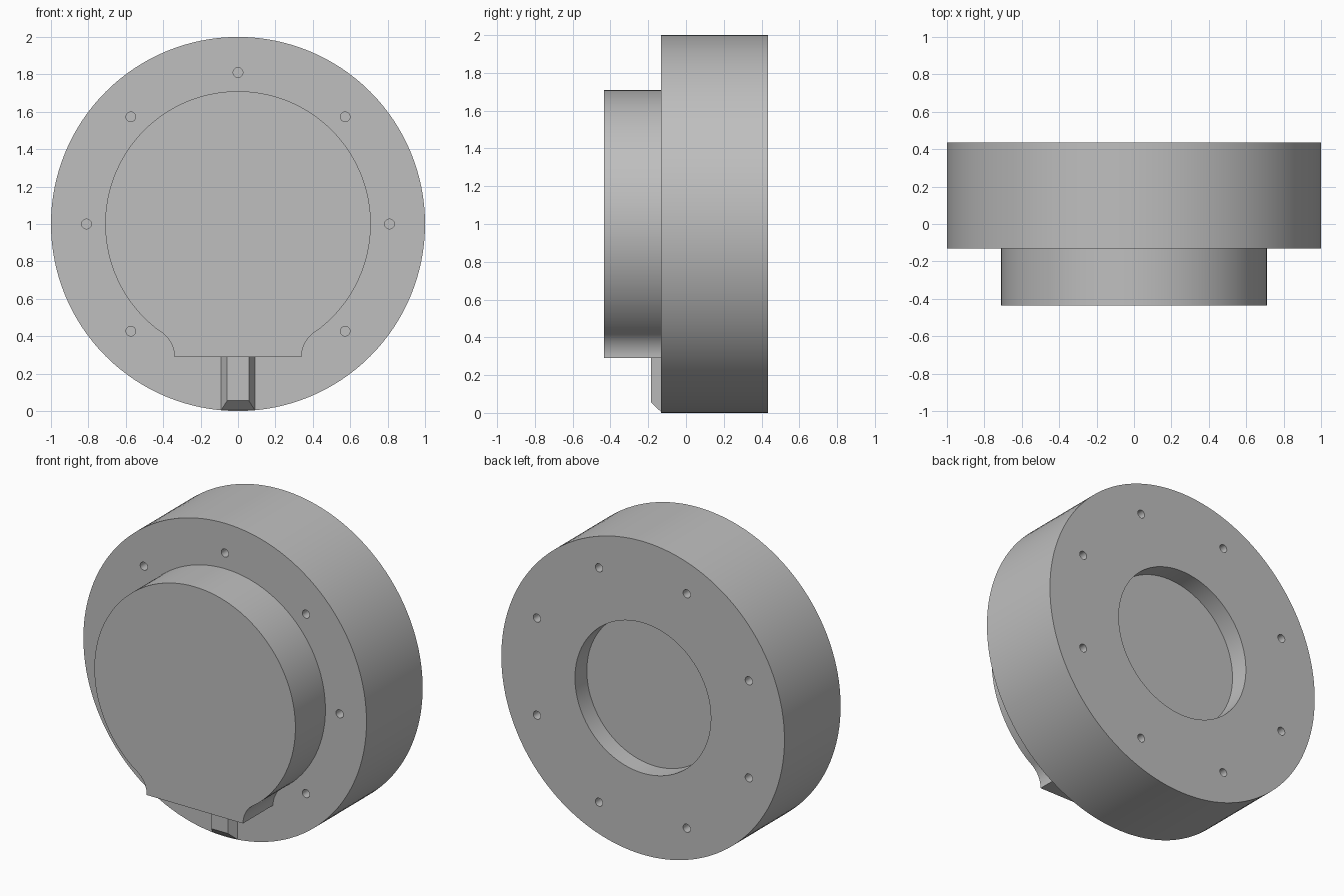
import bpy, bmesh, math
from mathutils import Vector

if "Cube" in bpy.data.objects:
    bpy.data.objects.remove(bpy.data.objects["Cube"])

grey = bpy.data.materials.new("matte grey")
grey.diffuse_color = (0.52, 0.52, 0.52, 1)
grey.use_nodes = True
grey.node_tree.nodes["Principled BSDF"].inputs["Base Color"].default_value = grey.diffuse_color

FRONT, STEP, BACK = -0.435, -0.132, 0.435   # depth planes along y
CZ = 1.0                                    # height of the disc axis


def add_object(name, bm):
    bmesh.ops.recalc_face_normals(bm, faces=bm.faces)
    mesh = bpy.data.meshes.new(name)
    bm.to_mesh(mesh)
    bm.free()
    mesh.materials.append(grey)
    obj = bpy.data.objects.new(name, mesh)
    bpy.context.collection.objects.link(obj)
    return obj


def prism(bm, outline, y0, y1):
    """Extrude an (x, z) outline from y0 to y1."""
    face = bm.faces.new([bm.verts.new((x, y0, z)) for x, z in outline])
    ext = bmesh.ops.extrude_face_region(bm, geom=[face])["geom"]
    verts = [v for v in ext if isinstance(v, bmesh.types.BMVert)]
    bmesh.ops.translate(bm, verts=verts, vec=Vector((0, y1 - y0, 0)))


def arc(cx, cz, r, a0, a1, n):
    """n + 1 points along an arc, angles in degrees."""
    angles = [math.radians(a0 + (a1 - a0) * i / n) for i in range(n + 1)]
    return [(cx + r * math.cos(a), cz + r * math.sin(a)) for a in angles]


def circle(cx, cz, r, n):
    return arc(cx, cz, r, 0, 360, n)[:-1]


def smooth(obj):
    bpy.ops.object.select_all(action='DESELECT')
    obj.select_set(True)
    bpy.context.view_layer.objects.active = obj
    bpy.ops.object.shade_smooth_by_angle(angle=math.radians(30))


# Main disc
bm = bmesh.new()
prism(bm, circle(0, CZ, 1.0, 128), STEP, BACK)
body = add_object("main_disc", bm)

# Cutter: screw holes on both faces and the round recess at the back
HOLE_RING, HOLE_R, HOLE_DEPTH = 0.81, 0.026, 0.12
bm = bmesh.new()
prism(bm, circle(0, CZ, 0.48, 96), BACK - 0.12, BACK + 0.1)
for i in range(8):
    a = math.radians(45 * i)
    if i != 6:      # the key sits where the lowest front hole would be
        prism(bm, circle(HOLE_RING * math.cos(a), CZ + HOLE_RING * math.sin(a), HOLE_R, 24),
              STEP - 0.1, STEP + HOLE_DEPTH)
    a += math.radians(22.5)
    prism(bm, circle(HOLE_RING * math.cos(a), CZ + HOLE_RING * math.sin(a), HOLE_R, 24),
          BACK - HOLE_DEPTH, BACK + 0.1)
cutter = add_object("hole_cutter", bm)
cutter.hide_render = True

mod = body.modifiers.new("holes", 'BOOLEAN')
mod.operation = 'DIFFERENCE'
mod.solver = 'EXACT'
mod.object = cutter
bpy.context.view_layer.objects.active = body
bpy.ops.object.modifier_apply(modifier=mod.name)
bpy.data.objects.remove(cutter)
smooth(body)

# Front boss: round cover that flares through fillets into a flat foot
R, FOOT_Z, FOOT_X, FILLET = 0.71, 0.29, 0.34, 0.16
fx = FOOT_X + FILLET
tangent = math.degrees(math.atan2(FOOT_Z - CZ, fx))
right_fillet = arc(fx, FOOT_Z, FILLET, 180, 180 + tangent, 12)
left_fillet = [(-x, z) for x, z in reversed(right_fillet)]
cover = arc(0, CZ, R, tangent, 180 - tangent, 96)
bm = bmesh.new()
prism(bm, right_fillet + cover[1:-1] + left_fillet, FRONT, STEP + 0.005)
smooth(add_object("front_cover", bm))

# Key below the cover: chamfered on both sides and at the lower end
bm = bmesh.new()
rings = []
for y, w, low in ((-0.185, 0.058, 0.055), (STEP, 0.09, 0.005), (STEP + 0.005, 0.09, 0.005)):
    rings.append([bm.verts.new((x, y, z)) for x, z in
                  ((-w, low), (w, low), (w, FOOT_Z + 0.005), (-w, FOOT_Z + 0.005))])
for a, b in zip(rings, rings[1:]):
    for i in range(4):
        j = (i + 1) % 4
        bm.faces.new((a[i], a[j], b[j], b[i]))
bm.faces.new(rings[0])
bm.faces.new(rings[-1])
add_object("bottom_key", bm)
